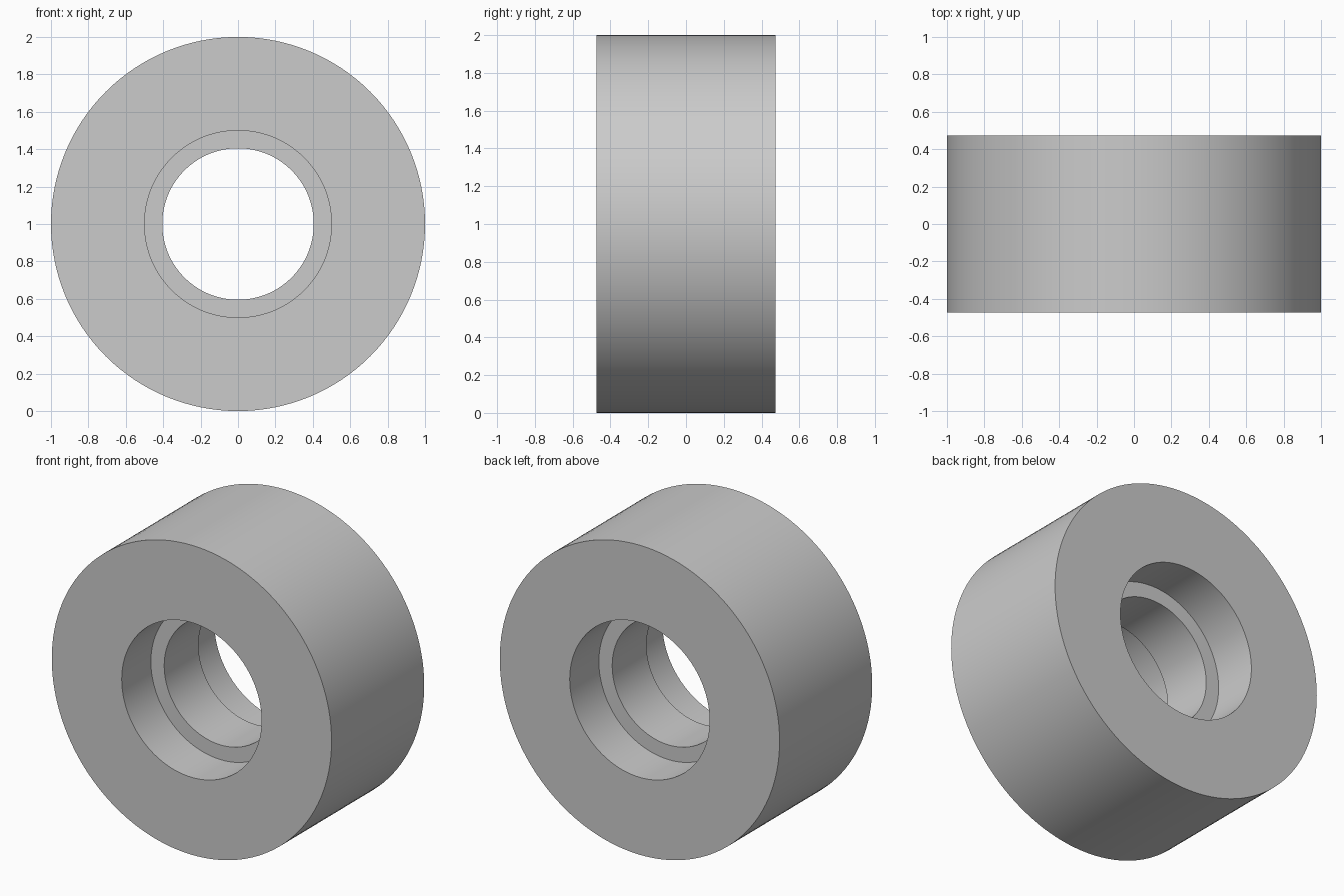
import bpy
import bmesh
import math
from mathutils import Matrix, Vector

cube = bpy.data.objects.get("Cube")
if cube:
    bpy.data.objects.remove(cube, do_unlink=True)

SEGMENTS = 128
OUTER, COUNTERBORE, BORE = 1.0, 0.5, 0.405
HALF_WIDTH, STEP = 0.473, 0.175

# Plain grey material
grey = bpy.data.materials.new("plain grey")
grey.use_nodes = True
colour = (0.6, 0.6, 0.6, 1)
grey.diffuse_color = colour
grey.node_tree.nodes["Principled BSDF"].inputs["Base Color"].default_value = colour

# Closed cross-section (radius, y): a bore with a wider recess at each end
half = [(OUTER, HALF_WIDTH), (COUNTERBORE, HALF_WIDTH), (COUNTERBORE, STEP), (BORE, STEP)]
section = half + [(r, -y) for r, y in reversed(half)]

# Revolve the section around the y axis
bm = bmesh.new()
rings = []
for i in range(SEGMENTS):
    turn = Matrix.Rotation(math.tau * i / SEGMENTS, 3, 'Y')
    rings.append([bm.verts.new(turn @ Vector((r, y, 0)) + Vector((0, 0, OUTER)))
                  for r, y in section])
for i, ring in enumerate(rings):
    following = rings[(i + 1) % SEGMENTS]
    for j in range(len(section)):
        k = (j + 1) % len(section)
        bm.faces.new((ring[j], ring[k], following[k], following[j]))
bmesh.ops.recalc_face_normals(bm, faces=bm.faces)

mesh = bpy.data.meshes.new("stepped_bushing")
bm.to_mesh(mesh)
bm.free()
mesh.materials.append(grey)
bushing = bpy.data.objects.new("stepped_bushing", mesh)
bpy.context.collection.objects.link(bushing)

# Smooth walls with sharp rims
bpy.ops.object.select_all(action='DESELECT')
bushing.select_set(True)
bpy.context.view_layer.objects.active = bushing
bpy.ops.object.shade_smooth_by_angle(angle=math.radians(30))
